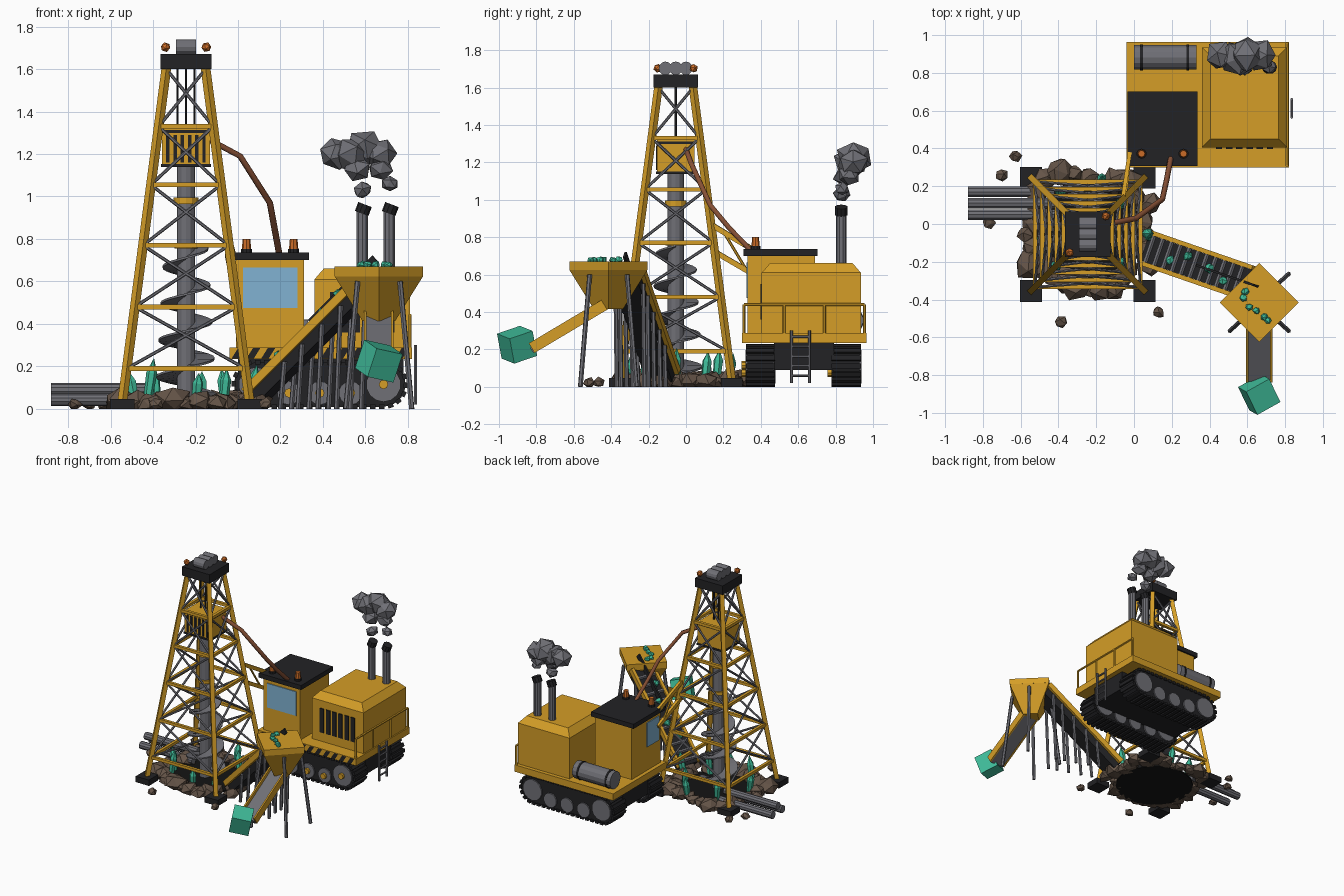
import bpy, bmesh, math, random
from mathutils import Vector, Matrix

if "Cube" in bpy.data.objects:
    bpy.data.objects.remove(bpy.data.objects["Cube"])

random.seed(7)


def material(name, rgb):
    m = bpy.data.materials.new(name)
    m.diffuse_color = (*rgb, 1)
    m.use_nodes = True
    m.node_tree.nodes["Principled BSDF"].inputs["Base Color"].default_value = m.diffuse_color
    return m


YELLOW = material("machine yellow", (0.66, 0.34, 0.02))
DARK = material("dark iron", (0.016, 0.016, 0.018))
GREY = material("grey steel", (0.16, 0.16, 0.18))
BLACK = material("pit black", (0.007, 0.007, 0.007))
ROCK = material("brown rock", (0.13, 0.09, 0.065))
GREEN = material("green crystal", (0.05, 0.5, 0.32))
ORANGE = material("lamp orange", (0.6, 0.15, 0.02))
RUST = material("hose brown", (0.24, 0.08, 0.035))
GLASS = material("window blue", (0.22, 0.45, 0.65))


def between(a, b):
    """Matrix at the midpoint of a-b, local z along it, local y upward."""
    a, b = Vector(a), Vector(b)
    q = (b - a).to_track_quat('Z', 'Y')
    return Matrix.Translation((a + b) / 2) @ q.to_matrix().to_4x4(), (b - a).length


class Part:
    def __init__(self, name, mat):
        self.name, self.mat, self.bm = name, mat, bmesh.new()

    def box(self, c, s, rot=Matrix(), top=None):
        """Box; top gives the size of its upper face for tapered shapes."""
        m = Matrix.Translation(c) @ rot
        for v in bmesh.ops.create_cube(self.bm, size=1)["verts"]:
            sx, sy = top if top and v.co.z > 0 else s[:2]
            v.co = m @ Vector((v.co.x * sx, v.co.y * sy, v.co.z * s[2]))
        return self

    def beam(self, a, b, w, h):
        m, l = between(a, b)
        bmesh.ops.create_cube(self.bm, size=1, matrix=m @ Matrix.Diagonal((w, h, l, 1)))
        return self

    def rod(self, a, b, r, n=10, r2=None):
        m, l = between(a, b)
        bmesh.ops.create_cone(self.bm, cap_ends=True, segments=n, radius1=r,
                              radius2=r if r2 is None else r2, depth=l, matrix=m)
        return self

    def lump(self, c, r, squash=1.0, jitter=0.2, floor=-9):
        rot = Matrix.Rotation(random.uniform(0, 6), 3, 'Z') @ Matrix.Rotation(random.uniform(0, 6), 3, 'X')
        for v in bmesh.ops.create_icosphere(self.bm, subdivisions=1, radius=r)["verts"]:
            p = rot @ v.co * random.uniform(1 - jitter, 1 + jitter)
            v.co = Vector(c) + Vector((p.x, p.y, p.z * squash))
            v.co.z = max(v.co.z, floor)
        return self

    def shard(self, p, h, r, lean=(0, 0)):
        p, d = Vector(p), Vector((lean[0], lean[1], 1)).normalized() * h
        self.rod(p, p + d * 0.7, r * 0.75, 6, r)
        return self.rod(p + d * 0.7, p + d, r, 6, 0.001)

    def done(self):
        me = bpy.data.meshes.new(self.name)
        self.bm.to_mesh(me)
        self.bm.free()
        me.materials.append(self.mat)
        ob = bpy.data.objects.new(self.name, me)
        bpy.context.collection.objects.link(ob)
        return ob


# ---------- Drill tower ----------
TX, TY = -0.245, -0.055
SIGNS = [(-1, -1), (1, -1), (1, 1), (-1, 1)]


def corner(i, z):
    half = 0.30 - (z - 0.03) * 0.132
    return Vector((TX + SIGNS[i % 4][0] * half, TY + SIGNS[i % 4][1] * half, z))


legs, rings = Part("tower_legs", YELLOW), Part("tower_rings", YELLOW)
braces, feet = Part("tower_braces", GREY), Part("tower_feet", DARK)
levels = [0.19, 0.48, 0.77, 1.055, 1.33, 1.6]
for i in range(4):
    legs.beam(corner(i, 0.03), corner(i, 1.62), 0.032, 0.032)
    c = corner(i, 0.03)
    feet.box((c.x, c.y, 0.023), (0.115, 0.115, 0.046))
    for k, z in enumerate(levels[:-1]):
        rings.beam(corner(i, z), corner(i + 1, z), 0.022, 0.022)
        z2 = levels[k + 1]
        braces.rod(corner(i, z), corner(i + 1, z2), 0.008, 6)
        braces.rod(corner(i + 1, z), corner(i, z2), 0.008, 6)
for p in (legs, rings, braces, feet):
    p.done()

# Crown block, pulleys and lamps
Part("crown_block", DARK).box((TX, TY, 1.635), (0.24, 0.24, 0.07)).done()
pulleys = Part("crown_pulleys", GREY)
for dy in (-0.055, 0, 0.055):
    pulleys.rod((TX - 0.047, TY + dy, 1.703), (TX + 0.047, TY + dy, 1.703), 0.036, 12)
pulleys.done()
lamps = Part("crown_lamps", ORANGE)
for s in (-1, 1):
    lamps.lump((TX + s * 0.096, TY + s * 0.096, 1.703), 0.024, jitter=0)
lamps.done()

# Drive head, grille and cables
Part("drive_head", YELLOW).box((TX, TY, 1.235), (0.225, 0.2, 0.17)).done()
trim = Part("drive_head_trim", DARK)
for z in (1.145, 1.305):
    trim.box((TX, TY, z), (0.235, 0.21, 0.014))
for i in range(6):
    trim.box((TX - 0.085 + i * 0.034, TY - 0.102, 1.225), (0.016, 0.008, 0.13))
for dx in (-0.04, 0, 0.04):
    trim.rod((TX + dx, TY, 1.3), (TX + dx, TY, 1.62), 0.006, 6)
trim.done()

# Drill shaft, collars and screw blade
Part("drill_shaft", GREY).rod((TX, TY, 0.01), (TX, TY, 1.16), 0.043, 12).done()
Part("shaft_collars", YELLOW).rod((TX, TY, 0.965), (TX, TY, 0.995), 0.058, 12).rod(
    (TX, TY, 0.755), (TX, TY, 0.78), 0.055, 12).done()
auger, prev = Part("auger_blade", GREY), None
for i in range(81):
    t, a = i / 80, i / 20 * math.tau
    z, R = 0.07 + 0.69 * t, 0.145 - 0.04 * t
    cur = [auger.bm.verts.new((TX + r * math.cos(a), TY + r * math.sin(a), z)) for r in (0.035, R)]
    if prev:
        auger.bm.faces.new((prev[0], prev[1], cur[1], cur[0]))
    prev = cur
auger.done().modifiers.new("thickness", 'SOLIDIFY').thickness = 0.01

# Pit, rubble and crystals
Part("pit_floor", BLACK).rod((TX, TY, 0), (TX, TY, 0.012), 0.29, 22).done()
rocks = Part("rubble", ROCK)
for i in range(28):
    a, d, r = i / 28 * math.tau, random.uniform(0.27, 0.38), random.uniform(0.05, 0.088)
    rocks.lump((TX + d * math.cos(a), TY + d * math.sin(a), r * 0.4), r, 0.85, 0.2, 0)
for x, y in ((-0.63, 0.36), (-0.7, 0.26), (-0.77, 0.01), (-0.39, -0.52), (0.13, -0.47)):
    rocks.lump((x, y, 0.02), 0.034, 0.9, 0.2, 0)
rocks.done()
shards = Part("ground_crystals", GREEN)
for x, y, h, lx, ly in ((-0.43, -0.22, 0.23, 0.15, 0), (-0.48, -0.1, 0.17, -0.2, 0.1), (-0.17, 0.22, 0.17, 0, 0.2),
                        (-0.2, -0.28, 0.16, 0.1, -0.1), (-0.06, 0.1, 0.18, -0.1, 0.1), (0.05, -0.05, 0.2, 0.2, 0),
                        (-0.07, -0.2, 0.18, 0.1, 0), (-0.38, 0.16, 0.19, -0.1, 0.1)):
    shards.shard((x, y, 0.01), h, 0.026, (lx, ly))
shards.done()

# Spare pipes
pipes = Part("spare_pipes", GREY)
for y, z in ((0.17, 0.043), (0.05, 0.043), (0.11, 0.092)):
    pipes.rod((-0.88, y, z), (-0.42, y, z), 0.029, 10)
pipes.done()

# ---------- Crawler vehicle ----------
Part("deck", YELLOW).box((0.39, 0.632, 0.262), (0.86, 0.664, 0.054)).done()
Part("chassis", DARK).box((0.39, 0.63, 0.165), (0.78, 0.32, 0.15)).done()
stripes = Part("hazard_stripes", DARK)
for i in range(12):
    x = -0.03 + i * 0.07
    pts = [(x, 0.238), (x + 0.035, 0.238), (x + 0.065, 0.286), (x + 0.03, 0.286)]
    stripes.bm.faces.new([stripes.bm.verts.new((px, 0.297, pz)) for px, pz in pts])
stripes.done()

# Tracks, wheels and hubs
tracks, wheels, hubs = Part("tracks", DARK), Part("track_wheels", GREY), Part("wheel_hubs", YELLOW)
X0, X1, ZC, R = 0.085, 0.685, 0.115, 0.105


def outline(s):
    """Point and normal angle at fraction s around the track loop."""
    run, arc = X1 - X0, math.pi * R
    d = (s % 1) * 2 * (run + arc)
    second = d >= run + arc
    d -= (run + arc) * second
    x, z, a = (X0 + d, ZC - R, -math.pi / 2) if d < run else (0, 0, 0)
    if d >= run:
        a = -math.pi / 2 + (d - run) / R
        x, z = X1 + R * math.cos(a), ZC + R * math.sin(a)
    return (X0 + X1 - x, 2 * ZC - z, a + math.pi) if second else (x, z, a)


for yc in (0.398, 0.857):
    n = 44
    pts = [outline(i / n) for i in range(n)]
    f = tracks.bm.faces.new([tracks.bm.verts.new((x, yc - 0.07, z)) for x, z, a in pts])
    new = bmesh.ops.extrude_face_region(tracks.bm, geom=[f])["geom"]
    bmesh.ops.translate(tracks.bm, vec=(0, 0.14, 0),
                        verts=[g for g in new if isinstance(g, bmesh.types.BMVert)])
    for x, z, a in pts:
        tracks.box((x, yc, z), (0.02, 0.156, 0.026), Matrix.Rotation(-a, 4, 'Y'))
    for x, z, r in ((X0, ZC, 0.082), (0.24, 0.075, 0.056), (0.385, 0.075, 0.056), (0.53, 0.075, 0.056), (X1, ZC, 0.082)):
        wheels.rod((x, yc - 0.08, z), (x, yc + 0.08, z), r, 14)
        hubs.rod((x, yc - 0.1, z), (x, yc - 0.07, z), 0.022, 8)
bmesh.ops.recalc_face_normals(tracks.bm, faces=tracks.bm.faces)
for p in (tracks, wheels, hubs):
    p.done()

# Engine housing with grille
Part("engine_housing", YELLOW).box((0.585, 0.67, 0.445), (0.45, 0.53, 0.33)).box(
    (0.585, 0.67, 0.636), (0.45, 0.53, 0.052), top=(0.36, 0.44)).done()
grille = Part("engine_grille", DARK)
for i in range(6):
    grille.box((0.45 + i * 0.054, 0.402, 0.455), (0.034, 0.008, 0.19))
grille.done()

# Cab, roof, windows and beacons
Part("cab", YELLOW).box((0.15, 0.51, 0.495), (0.32, 0.36, 0.42)).done()
Part("cab_roof", DARK).box((0.15, 0.505, 0.718), (0.37, 0.395, 0.036)).done()
Part("cab_windows", GLASS).box((0.152, 0.328, 0.57), (0.255, 0.009, 0.19)).box(
    (-0.012, 0.43, 0.57), (0.009, 0.15, 0.19)).done()
bases, beacons = Part("beacon_bases", DARK), Part("beacons", ORANGE)
for x in (0.04, 0.262):
    bases.rod((x, 0.372, 0.73), (x, 0.372, 0.752), 0.027, 10)
    beacons.rod((x, 0.372, 0.752), (x, 0.372, 0.8), 0.022, 8, 0.018)
bases.done()
beacons.done()

# Fuel tank
Part("fuel_tank", GREY).rod((0, 0.882, 0.355), (0.33, 0.882, 0.355), 0.066, 14).done()
bands = Part("tank_bands", DARK)
for x in (0.04, 0.285):
    bands.rod((x - 0.007, 0.882, 0.355), (x + 0.007, 0.882, 0.355), 0.07, 14)
bands.done()

# Exhaust stacks and smoke
stacks, caps = Part("exhaust_stacks", GREY), Part("exhaust_caps", DARK)
for x in (0.585, 0.712):
    stacks.rod((x, 0.83, 0.6), (x, 0.83, 0.935), 0.029, 10)
    caps.rod((x - 0.003, 0.83, 0.92), (x + 0.013, 0.83, 0.962), 0.034, 10)
stacks.done()
caps.done()
smoke = Part("smoke", GREY)
for x, y, z, r in ((0.46, 0.89, 1.2, 0.08), (0.53, 0.88, 1.2, 0.095), (0.6, 0.9, 1.225, 0.095), (0.67, 0.89, 1.2, 0.085),
                   (0.56, 0.86, 1.13, 0.07), (0.67, 0.87, 1.13, 0.062), (0.585, 0.835, 1.03, 0.046), (0.715, 0.835, 1.06, 0.04)):
    smoke.lump((x, y, z), r, 0.9, 0.12)
smoke.done()

# Side rail and ladder
rail = Part("side_rail", YELLOW).rod((0.81, 0.31, 0.44), (0.81, 0.955, 0.44), 0.008, 6)
for y in (0.31, 0.525, 0.74, 0.955):
    rail.rod((0.81, y, 0.28), (0.81, y, 0.44), 0.008, 6)
rail.done()
ladder = Part("ladder", GREY)
for y in (0.565, 0.66):
    ladder.rod((0.835, y, 0.02), (0.835, y, 0.3), 0.008, 6)
for i in range(5):
    ladder.rod((0.835, 0.565, 0.06 + i * 0.052), (0.835, 0.66, 0.06 + i * 0.052), 0.007, 6)
ladder.done()

# Struts and hose joining cab and tower
Part("tower_struts", YELLOW).beam((-0.06, 0.13, 0.87), (-0.022, 0.38, 0.72), 0.022, 0.028).beam(
    (-0.05, 0.14, 0.73), (-0.022, 0.38, 0.59), 0.022, 0.028).rod((-0.045, 0.2, 0.83), (-0.03, 0.32, 0.63), 0.008, 6).done()
curve = bpy.data.curves.new("hose", 'CURVE')
curve.dimensions, curve.bevel_depth, curve.bevel_resolution = '3D', 0.015, 1
line = curve.splines.new('POLY')
path = [(-0.14, 0, 1.27), (0.01, 0.03, 1.19), (0.15, 0.13, 0.97), (0.172, 0.23, 0.85), (0.195, 0.35, 0.725)]
line.points.add(len(path) - 1)
for pt, co in zip(line.points, path):
    pt.co = (*co, 1)
curve.materials.append(RUST)
bpy.context.collection.objects.link(bpy.data.objects.new("hose", curve))

# ---------- Conveyor ----------
P0, P1 = Vector((0.06, -0.125, 0.08)), Vector((0.61, -0.315, 0.63))
ACROSS = Vector((0.327, 0.945, 0))
UP = Vector((-0.64, 0.22, 0.73))
Part("conveyor_belt", DARK).beam(P0 - UP * 0.035, P1 - UP * 0.035, 0.145, 0.08).beam(
    P0.lerp(P1, 0.55) + UP * 0.03, P0.lerp(P1, 1.1) + UP * 0.03, 0.012, 0.04).done()
rails, slats, posts = Part("conveyor_rails", YELLOW), Part("conveyor_slats", GREY), Part("conveyor_posts", GREY)
for s in (-1, 1):
    rails.beam(P0 + ACROSS * s * 0.085, P1 + ACROSS * s * 0.085, 0.024, 0.04)
    for t in (0.3, 0.45, 0.62, 0.78, 0.9):
        p = P0.lerp(P1, t) + ACROSS * s * 0.078
        posts.rod((p.x, p.y, 0), p - UP * 0.03, 0.012, 6)
for i in range(11):
    p = P0.lerp(P1, 0.05 + i * 0.085) + UP * 0.006
    slats.rod(p - ACROSS * 0.075, p + ACROSS * 0.075, 0.014, 6)
for p in (rails, slats, posts):
    p.done()

# Hopper, its legs and the ore
HX, HY = 0.663, -0.415
turn = Matrix.Rotation(math.pi / 4, 4, 'Z')
Part("hopper", YELLOW).box((HX, HY, 0.52), (0.11, 0.11, 0.21), turn, (0.295, 0.295)).box(
    (HX, HY, 0.647), (0.295, 0.295, 0.046), turn).done()
hopper_legs = Part("hopper_legs", GREY)
for sx, sy in SIGNS:
    hopper_legs.rod((HX + sx * 0.155, HY + sy * 0.15, 0), (HX + sx * 0.1, HY + sy * 0.1, 0.6), 0.013, 6)
hopper_legs.done()
ore = Part("ore_crystals", GREEN)
for x, y in ((0.58, -0.39), (0.61, -0.44), (0.65, -0.46), (0.69, -0.49), (0.71, -0.51), (0.59, -0.36)):
    ore.lump((x, y, 0.678), 0.021, 0.9)
for t, s in ((0.02, 0.06), (0.28, -0.02), (0.42, 0.03), (0.64, 0.01), (0.8, -0.03)):
    ore.lump(P0.lerp(P1, t) + ACROSS * s + UP * 0.025, 0.026)
ore.done()

# Chute and large crystal block
A, B = Vector((HX, -0.43, 0.43)), Vector((HX, -0.825, 0.195))
Part("chute_bed", GREY).beam(A, B, 0.12, 0.03).done()
walls = Part("chute_walls", YELLOW)
for s in (-0.064, 0.064):
    off = Vector((s, 0, 0.012))
    walls.beam(A + off, B + off, 0.012, 0.06)
walls.done()
Part("crystal_block", GREEN).box((HX, -0.903, 0.225), (0.142, 0.142, 0.142),
                                 Matrix.Rotation(0.45, 4, 'Z') @ Matrix.Rotation(0.3, 4, 'X') @ Matrix.Rotation(0.2, 4, 'Y')).done()
